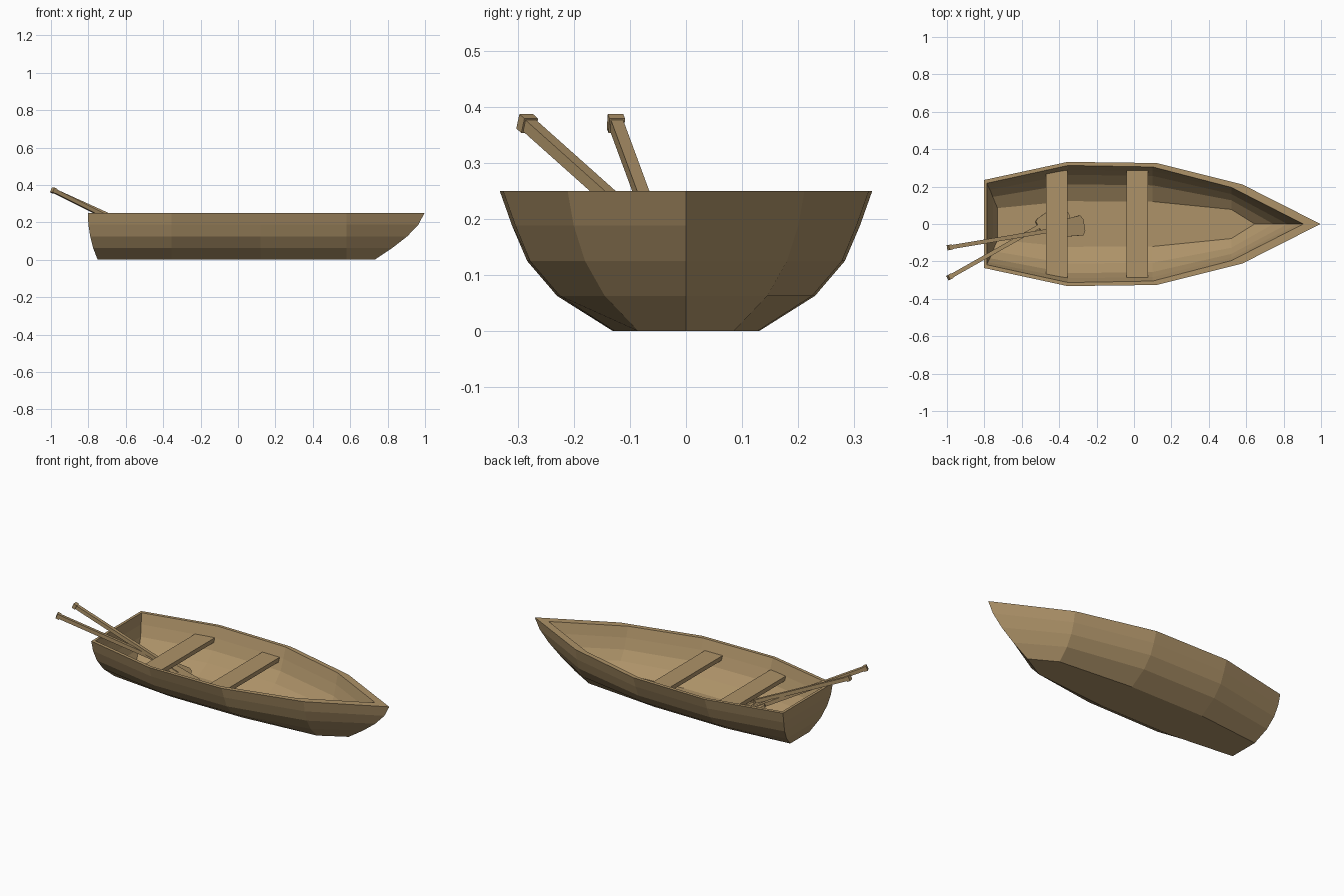
import bpy, bmesh
from mathutils import Vector, Matrix

if "Cube" in bpy.data.objects:
    bpy.data.objects.remove(bpy.data.objects["Cube"])

wood = bpy.data.materials.new("wood")
wood.diffuse_color = (0.42, 0.29, 0.14, 1)
wood.use_nodes = True
wood.node_tree.nodes["Principled BSDF"].inputs["Base Color"].default_value = wood.diffuse_color


def finish(name, bm):
    bmesh.ops.recalc_face_normals(bm, faces=bm.faces)
    mesh = bpy.data.meshes.new(name)
    bm.to_mesh(mesh)
    bm.free()
    mesh.materials.append(wood)
    obj = bpy.data.objects.new(name, mesh)
    bpy.context.collection.objects.link(obj)
    return obj


def ring(bm, z, stern, mids, bow):
    """Closed waterline loop: port side to the bow, then back along starboard."""
    side = [stern] + mids
    pts = side + [(bow, 0)] + [(x, -y) for x, y in reversed(side)]
    return [bm.verts.new((x, y, z)) for x, y in pts]


def bridge(bm, a, b):
    n = len(a)
    for i in range(n):
        j = (i + 1) % n
        bm.faces.new((a[i], a[j], b[j], b[i]))


# hull: z, stern (x, half width), three station half widths, bow x
outer = [(0.0, (-0.75, 0.09), (0.13, 0.127, 0.085), 0.73),
         (0.063, (-0.775, 0.16), (0.23, 0.225, 0.145), 0.825),
         (0.125, (-0.79, 0.20), (0.283, 0.278, 0.18), 0.905),
         (0.188, (-0.80, 0.222), (0.31, 0.304, 0.20), 0.965),
         (0.25, (-0.803, 0.235), (0.332, 0.326, 0.211), 0.997)]
inner = [(0.25, (-0.787, 0.218), (0.313, 0.305, 0.196), 0.905),
         (0.188, (-0.782, 0.205), (0.29, 0.284, 0.18), 0.875),
         (0.125, (-0.77, 0.183), (0.263, 0.257, 0.16), 0.82),
         (0.07, (-0.755, 0.145), (0.212, 0.207, 0.127), 0.745),
         (0.022, (-0.73, 0.085), (0.122, 0.12, 0.078), 0.645)]
bm = bmesh.new()
loops = []
for rows, xs in ((outer, (-0.355, 0.12, 0.58)), (inner, (-0.352, 0.10, 0.52))):
    for z, stern, widths, bow in rows:
        loops.append(ring(bm, z, stern, list(zip(xs, widths)), bow))
for a, b in zip(loops, loops[1:]):
    bridge(bm, a, b)
bm.faces.new(loops[0])
bm.faces.new(loops[-1])
finish("hull", bm)


def prism(bm, outline, low, high, matrix=Matrix()):
    """Extrude an (x, y) outline between two heights."""
    a, b = [[bm.verts.new(matrix @ Vector((x, y, z))) for x, y in outline]
            for z in (low, high)]
    bridge(bm, a, b)
    bm.faces.new(a)
    bm.faces.new(b)


# seats spanning the hull
for name, x0, x1, w0, w1 in (("rear_seat", -0.47, -0.355, 0.27, 0.288),
                             ("middle_seat", -0.04, 0.075, 0.288, 0.285)):
    bm = bmesh.new()
    prism(bm, [(x0, -w0), (x1, -w1), (x1, w1), (x0, w0)], 0.165, 0.19)
    finish(name, bm)


# oars: square shaft, end knob and thin flared blade along local x
def oar(name, start, end):
    start, end = Vector(start), Vector(end)
    x = (end - start).normalized()
    y = Vector((0, 0, 1)).cross(x).normalized()
    frame = Matrix((x, y, x.cross(y))).transposed().to_4x4()
    frame.translation = start
    n = (end - start).length
    bm = bmesh.new()
    prism(bm, [(0, -.011), (n - .12, -.011), (n - .12, .011), (0, .011)],
          -.011, .011, frame)
    prism(bm, [(-.01, -.014), (.01, -.014), (.01, .014), (-.01, .014)],
          -.014, .014, frame)
    half = [(n - .19, .032), (n - .17, .042), (n - .015, .054), (n, .03)]
    prism(bm, half + [(px, -py) for px, py in reversed(half)],
          -.007, .007, frame)
    finish(name, bm)


oar("oar_1", (-0.985, -0.125, 0.37), (-0.268, -0.005, 0.045))
oar("oar_2", (-0.985, -0.283, 0.37), (-0.36, 0.07, 0.055))
